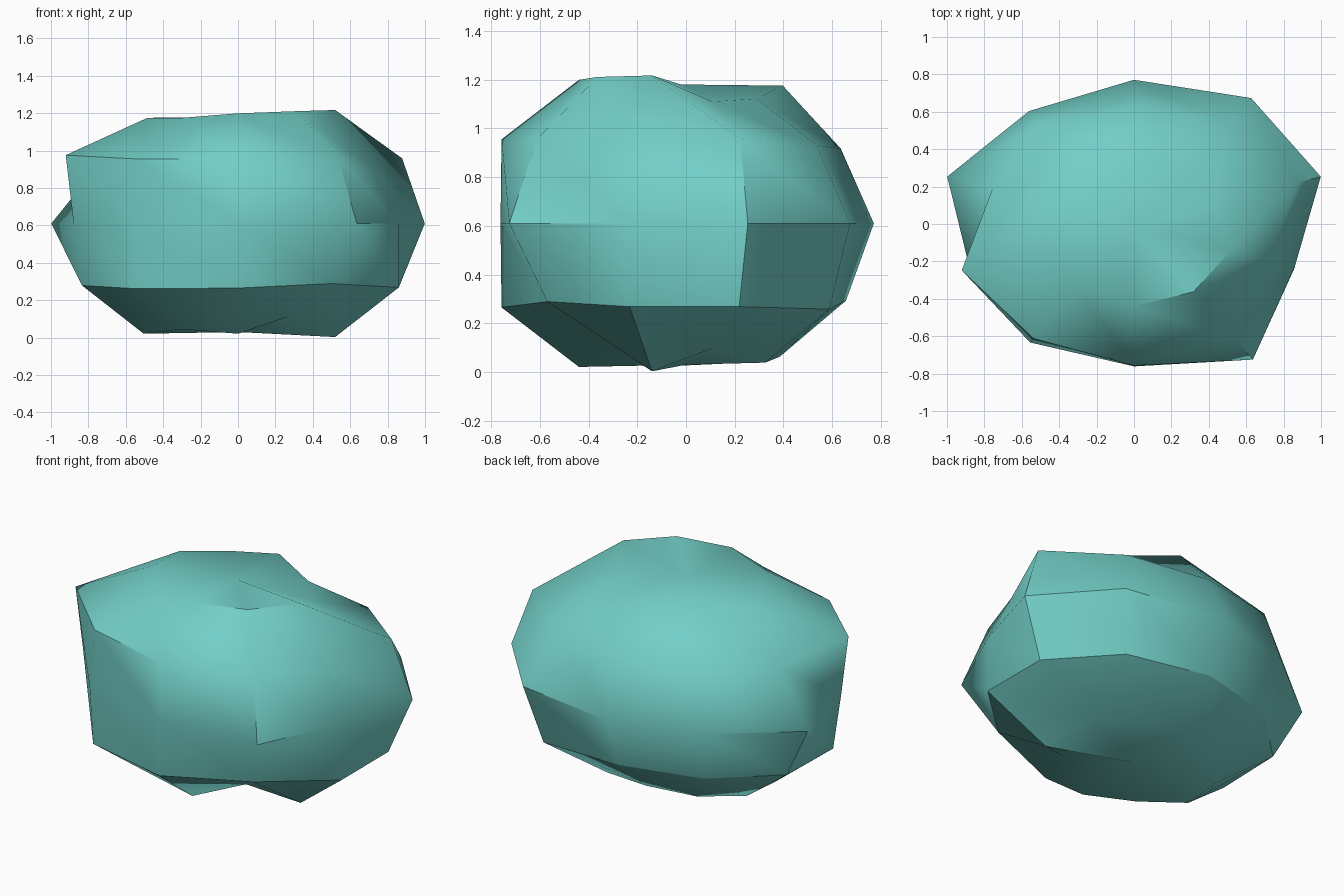
import bpy, bmesh
from math import cos, sin, radians

cube = bpy.data.objects.get("Cube")
if cube:
    bpy.data.objects.remove(cube, do_unlink=True)

SEGMENTS = 10
WIDTH, FRONT, BACK, MIDDLE = 1.05, 0.87, 0.82, 0.61

# Each ring: radius, height from the middle, and bulge (over 1) or dent (under 1) per corner
rings = [
    (0.51, -0.595, [.86, .96, .92, .94, .97, .99, .95, .99, .84, 1.02]),
    (0.87, -0.345, [.99, 1.02, .92, .92, .95, .96, 1.01, 1, .93, .99]),
    (1.00, 0.0, [1, 1.015, .94, .91, 1, .88, .9, .875, 1.03, .86]),
    (0.87, 0.345, [1.01, .93, .89, .92, .87, 1.06, 1, 1, 1, .83]),
    (0.51, 0.595, [.84, .86, .95, .91, .94, .95, .95, .99, 1.01, 1.02]),
]


def ring_verts(bm, radius, height, bulges):
    """One closed ring of corners around the rock."""
    verts = []
    for i, bulge in enumerate(bulges):
        angle = radians(18 + i * 360 / SEGMENTS)
        depth = BACK if sin(angle) > 0 else FRONT
        verts.append(bm.verts.new((WIDTH * radius * bulge * cos(angle),
                                   depth * radius * bulge * sin(angle),
                                   MIDDLE + height * bulge)))
    return verts


# Rock body: rings of four-sided facets closed by flattened poles
bm = bmesh.new()
loops = [ring_verts(bm, *ring) for ring in rings]
bottom = bm.verts.new((0, 0, 0.03))
top = bm.verts.new((0, -0.02, 1.18))
for i in range(SEGMENTS):
    j = (i + 1) % SEGMENTS
    for low, up in zip(loops, loops[1:]):
        bm.faces.new((low[j], up[j], up[i], low[i]))
    bm.faces.new((loops[0][j], loops[0][i], bottom))
    bm.faces.new((loops[-1][i], loops[-1][j], top))
    # Hard crease around the underside
    bm.edges.get((loops[1][i], loops[1][j])).smooth = False
bmesh.ops.recalc_face_normals(bm, faces=bm.faces)
mesh = bpy.data.meshes.new("rock")
bm.to_mesh(mesh)
bm.free()
rock = bpy.data.objects.new("rock", mesh)
bpy.context.collection.objects.link(rock)

# Teal stone colour
teal = bpy.data.materials.new("teal_stone")
teal.use_nodes = True
colour = (0.17, 0.62, 0.57, 1)
teal.diffuse_color = colour
teal.node_tree.nodes["Principled BSDF"].inputs["Base Color"].default_value = colour
mesh.materials.append(teal)

# Smooth shading with the hard creases kept
bpy.ops.object.select_all(action='DESELECT')
rock.select_set(True)
bpy.context.view_layer.objects.active = rock
bpy.ops.object.shade_smooth_by_angle(angle=radians(42), keep_sharp_edges=True)
